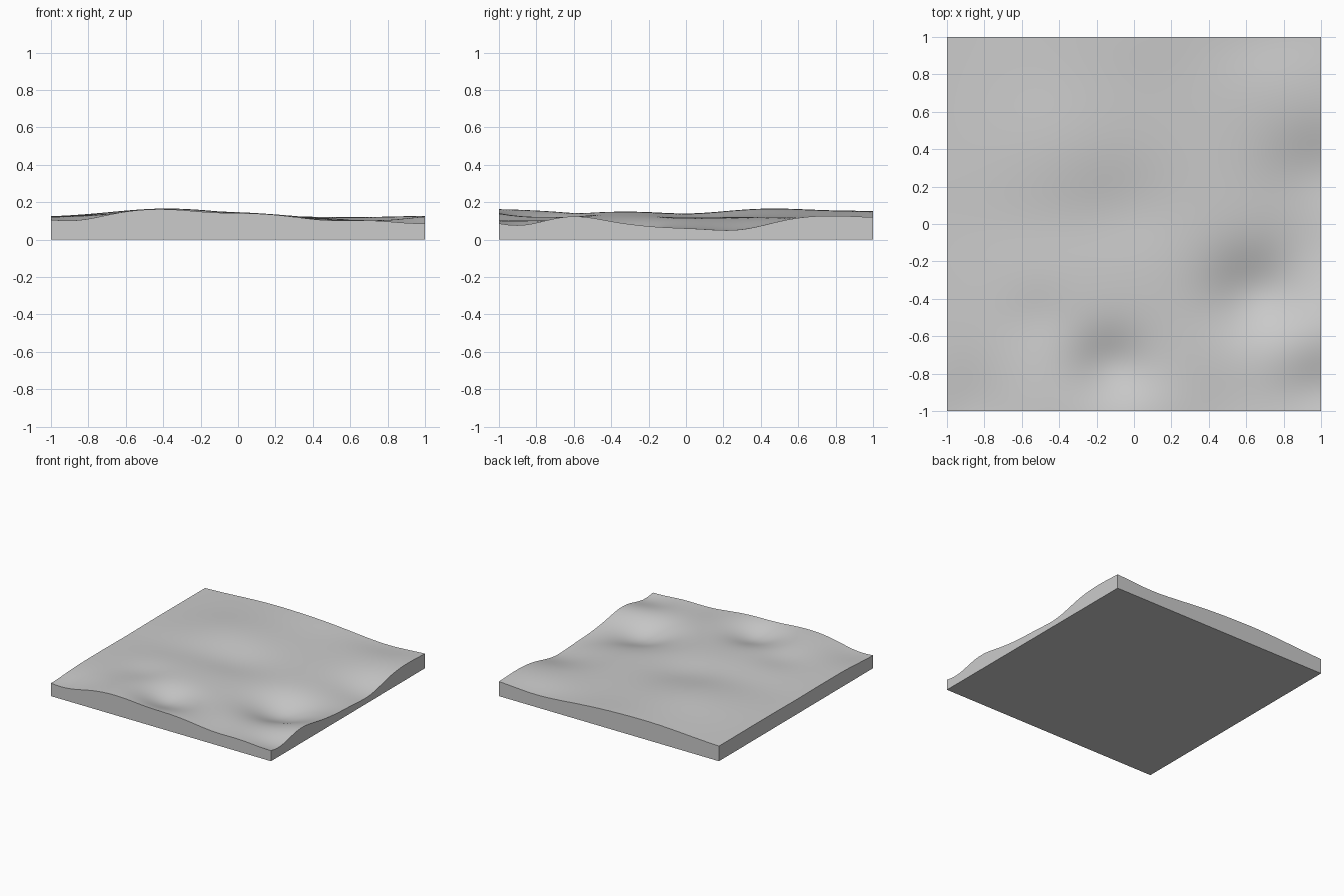
import bpy, bmesh
from math import exp, radians

cube = bpy.data.objects.get("Cube")
if cube:
    bpy.data.objects.remove(cube, do_unlink=True)

SEGMENTS = 120

# Soft hills (+) and hollows (-): centre x, centre y, spread x, spread y, height
FEATURES = [
    (-0.35, 0, 0.35, 9, 0.035),             # long ridge
    (0.66, -0.38, 0.19, 0.17, -0.095),      # deep pit
    (-0.12, -0.76, 0.15, 0.135, -0.062),    # shallow pit
    (1, 0.27, 0.22, 0.17, -0.06),           # side valley
    (1, -0.08, 0.22, 0.18, -0.043),
    (1, -0.57, 0.25, 0.13, 0.018),
    (1, 0.8, 0.3, 0.2, 0.012),
    (0.98, -0.9, 0.18, 0.13, -0.042),       # front corner dips
    (-0.87, -1, 0.14, 0.18, -0.028),
    (0.5, -1, 0.15, 0.2, -0.017),
    (-0.45, -0.95, 0.2, 0.2, 0.012),        # front rises
    (0.03, -1.05, 0.2, 0.12, 0.012),
    (-0.4, 0.45, 0.25, 0.2, 0.014),         # middle swells
    (-0.05, 0.1, 0.2, 0.17, -0.018),
    (-0.35, 0, 0.35, 0.15, -0.011),
    (-0.5, -0.5, 0.13, 0.12, -0.014),
    (0.68, 1, 0.2, 0.15, -0.02),            # back edge
    (0.1, 1.05, 0.2, 0.15, 0.009),
]


def ground_height(x, y):
    return 0.118 + sum(a * exp(-((x - cx) / sx) ** 2 / 2 - ((y - cy) / sy) ** 2 / 2)
                       for cx, cy, sx, sy, a in FEATURES)


# Rolling top surface
bm = bmesh.new()
bmesh.ops.create_grid(bm, x_segments=SEGMENTS, y_segments=SEGMENTS, size=1)
for v in bm.verts:
    v.co.z = ground_height(v.co.x, v.co.y)

# Straight side walls and flat base
rim = [e for e in bm.edges if e.is_boundary]
skirt = bmesh.ops.extrude_edge_only(bm, edges=rim)["geom"]
for v in skirt:
    if isinstance(v, bmesh.types.BMVert):
        v.co.z = 0
bmesh.ops.contextual_create(bm, geom=[e for e in bm.edges if e.is_boundary])
bmesh.ops.recalc_face_normals(bm, faces=bm.faces)

mesh = bpy.data.meshes.new("terrain_slab")
bm.to_mesh(mesh)
bm.free()
slab = bpy.data.objects.new("terrain_slab", mesh)
bpy.context.collection.objects.link(slab)

# Plain grey material
grey = bpy.data.materials.new("light_grey")
grey.use_nodes = True
colour = (0.6, 0.6, 0.6, 1)
grey.diffuse_color = colour
grey.node_tree.nodes["Principled BSDF"].inputs["Base Color"].default_value = colour
mesh.materials.append(grey)

bpy.ops.object.select_all(action='DESELECT')
slab.select_set(True)
bpy.context.view_layer.objects.active = slab
bpy.ops.object.shade_smooth_by_angle(angle=radians(40))
